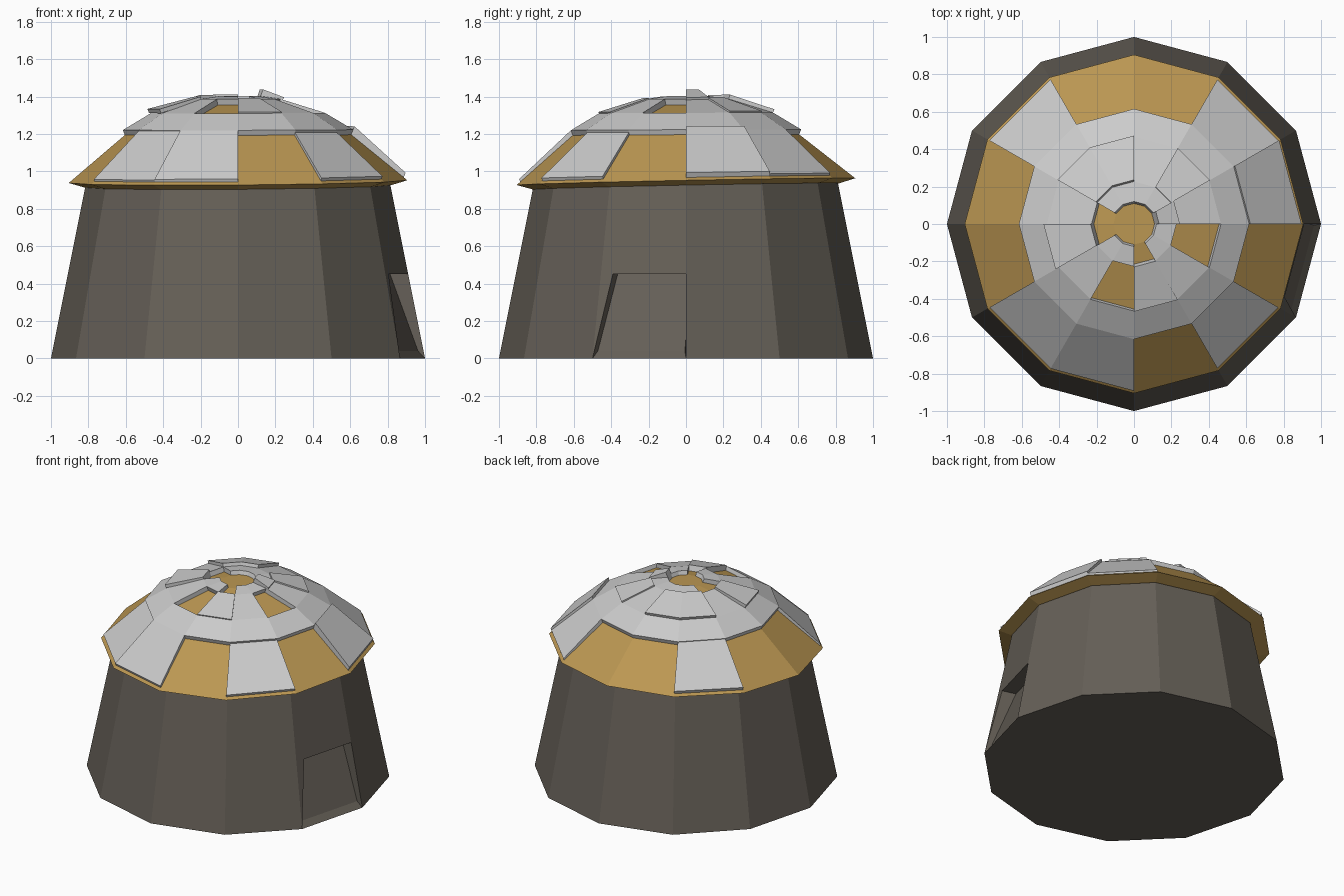
import bpy, math
from mathutils import Vector

if "Cube" in bpy.data.objects:
    bpy.data.objects.remove(bpy.data.objects["Cube"])

N = 12


def material(name, rgb):
    m = bpy.data.materials.new(name)
    m.diffuse_color = (*rgb, 1)
    m.use_nodes = True
    m.node_tree.nodes["Principled BSDF"].inputs["Base Color"].default_value = m.diffuse_color
    return m


def make(name, verts, faces, mat=None):
    me = bpy.data.meshes.new(name)
    me.from_pydata([tuple(v) for v in verts], [], faces)
    me.validate()
    ob = bpy.data.objects.new(name, me)
    bpy.context.collection.objects.link(ob)
    if mat:
        me.materials.append(mat)
    return ob


def polar(r, z, k):
    a = math.radians(30 * k)
    return Vector((r * math.cos(a), r * math.sin(a), z))


stone = material("dark_stone", (0.13, 0.115, 0.095))
straw = material("straw_brown", (0.50, 0.31, 0.085))

# Tapered twelve-sided wall, side 11 carries the recessed doorway
H, RT = 0.95, 0.81
verts = [polar(1, 0, k) for k in range(N)] + [polar(RT, H, k) for k in range(N)]
faces = [(k, k + 1, k + 13, k + 12) for k in range(N - 1)]
faces += [tuple(reversed(range(N))), tuple(range(N, 2 * N))]
door_h = 0.45
rd = 1 - (1 - RT) * door_h / H
right, left = polar(rd, door_h, 0), polar(rd, door_h, 11)
d1 = right
d0 = right.lerp(left, 0.86)
inward = -Vector((math.cos(math.radians(15)), -math.sin(math.radians(15)), 0))
e0, e1 = d0 + inward * 0.1, d1 + inward * 0.1
sill = inward * 0.035 + Vector((0, 0, 0.04))
f0 = verts[11].lerp(verts[0], 0.04) + sill
f1 = verts[0].lerp(verts[11], 0.03) + sill
verts += [d0, d1, e0, e1, f0, f1]          # indices 24..29
faces += [(11, 24, 25, 12, 23),            # wall above and beside the door
          (11, 28, 26, 24), (0, 25, 27, 29), (24, 26, 27, 25),  # jambs, lintel
          (11, 0, 29, 28), (28, 29, 27, 26)]                    # sill, door
make("wall", verts, faces, stone)

# Brown under-roof: a faceted dome whose eave leans slightly to the front
profile = [(0.82, 0.92), (0.905, 0.945), (0.605, 1.195), (0.455, 1.285),
           (0.215, 1.355), (0.11, 1.375)]


def roof_point(level, k, lift=0.0, slide=0.0):
    r, z = profile[level]
    tilt = 0.02 if level < 2 else 0.004
    p = polar(r + slide + 0.35 * lift, z + 0.9 * lift, k)
    p.z += tilt * p.y + 0.4 * tilt * p.x
    return p


verts = [roof_point(i, k) for i in range(len(profile)) for k in range(N)]
faces = [(i * N + k, i * N + (k + 1) % N, (i + 1) * N + (k + 1) % N, (i + 1) * N + k)
         for i in range(len(profile) - 1) for k in range(N)]
faces += [tuple(reversed(range(N))), tuple(range(5 * N, 6 * N))]
make("under_roof", verts, faces, straw)


# Grey plates covering sectors k0..k1 between two roof levels
def plate(name, k0, k1, outer, lift_out, lift_in, base=0.0, trim=0.0):
    n = k1 - k0 + 1
    ks = range(k0, k1 + 1)
    vs = ([roof_point(outer, k, base, trim) for k in ks]
          + [roof_point(outer + 1, k, base) for k in ks]
          + [roof_point(outer, k, lift_out, trim) for k in ks]
          + [roof_point(outer + 1, k, lift_in) for k in ks])
    fs = []
    for j in range(n - 1):
        o, i, O, I = j, n + j, 2 * n + j, 3 * n + j
        fs += [(o, i, i + 1, o + 1), (O, O + 1, I + 1, I),
               (o, o + 1, O + 1, O), (i, I, I + 1, i + 1)]
    e = n - 1
    fs += [(0, 2 * n, 3 * n, n), (e, n + e, 3 * n + e, 2 * n + e)]
    make(name, vs, fs)


# Eave plates: first sector, last sector, outer lift, inner lift
for i, (a, b, lo, li) in enumerate([(0, 1, 0.045, 0.05), (1, 2, 0.03, 0.03),
                                    (4, 5, 0.04, 0.025), (7, 8, 0.03, 0.025),
                                    (8, 9, 0.035, 0.03), (10, 11, 0.035, 0.015)]):
    plate(f"eave_plate_{i}", a, b, 1, lo, li, trim=-0.025)

# Continuous middle ring
plate("middle_ring", 0, 12, 2, 0.03, 0.03)

# Upper ring, open over sectors 8 and 11
plate("upper_ring_side", 0, 8, 3, 0.03, 0.035)
plate("upper_ring_front", 9, 11, 3, 0.03, 0.035)

# Crown ring, open over sectors 5, 6 and 9
plate("crown_ring_back", 0, 5, 4, 0.035, 0.03)
plate("crown_ring_front", 7, 9, 4, 0.035, 0.03)
plate("crown_ring_right", 10, 12, 4, 0.035, 0.03)

# Loose raised plates lying on the upper roof
plate("loose_plate_back", 3, 5, 3, 0.05, 0.06, 0.03)
plate("loose_plate_left", 6, 7, 3, 0.055, 0.05, 0.03, trim=0.01)
plate("loose_plate_right", 1, 2, 3, 0.04, 0.045, 0.03)
plate("loose_plate_front", 9, 10, 3, 0.038, 0.042, 0.028)
plate("loose_plate_crown", 0, 1, 4, 0.045, 0.07, 0.03, trim=0.015)
